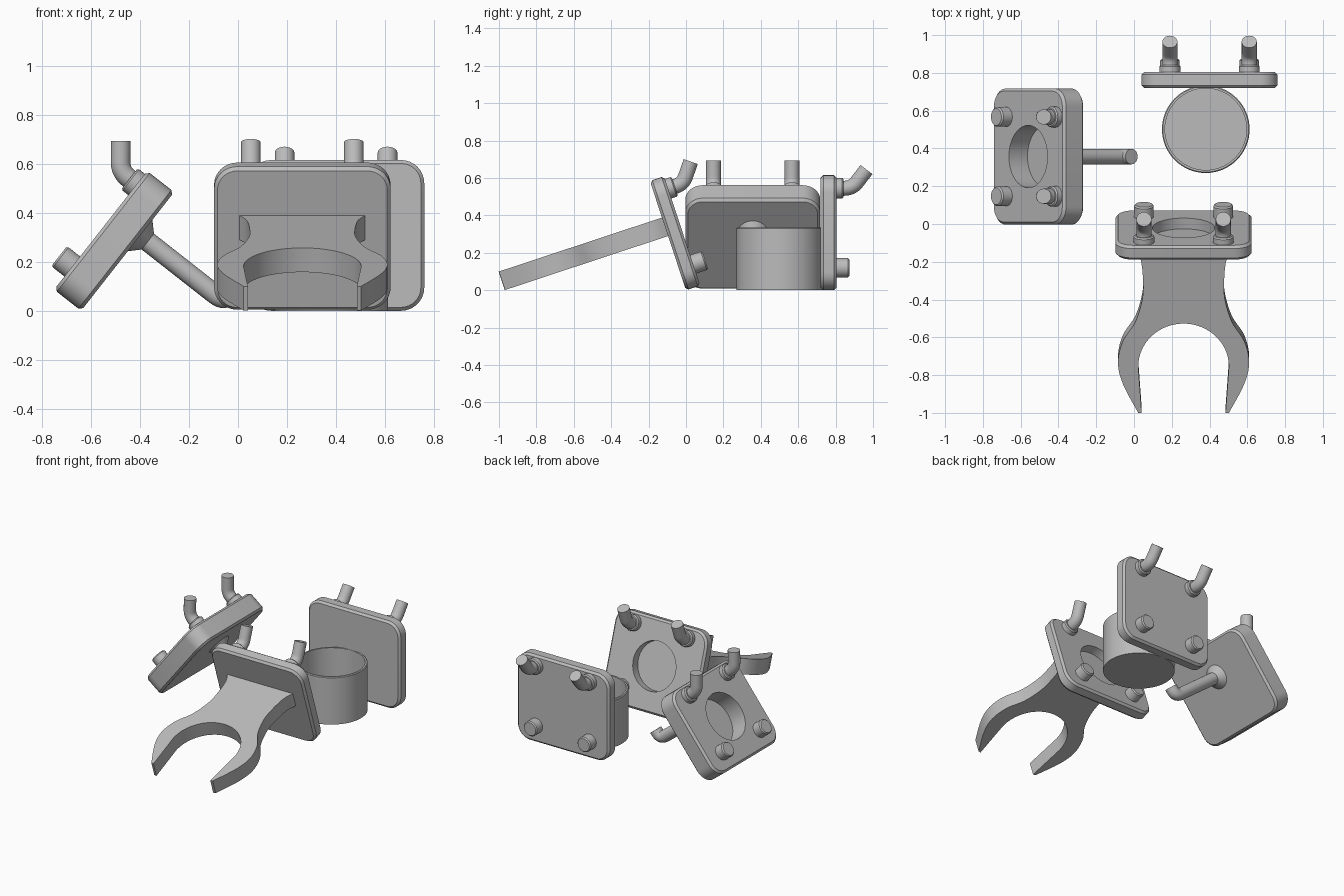
import bpy, bmesh, math
from mathutils import Matrix, Vector

cube = bpy.data.objects.get("Cube")
if cube:
    bpy.data.objects.remove(cube)

grey = bpy.data.materials.new("plain grey")
grey.use_nodes = True
grey.diffuse_color = (0.5, 0.5, 0.5, 1)
grey.node_tree.nodes["Principled BSDF"].inputs["Base Color"].default_value = (0.5, 0.5, 0.5, 1)

W, H = 0.72, 0.615            # plate size
PEG_X, PEG_LOW, PEG_HIGH = 0.21, 0.12, 0.545


def loft(name, rings, matrix):
    """Skin a list of equal rings and cap both ends."""
    bm = bmesh.new()
    loops = [[bm.verts.new(p) for p in ring] for ring in rings]
    n = len(loops[0])
    for a, b in zip(loops, loops[1:]):
        for i in range(n):
            j = (i + 1) % n
            bm.faces.new((a[i], a[j], b[j], b[i]))
    bm.faces.new(loops[0])
    bm.faces.new(loops[-1])
    bmesh.ops.recalc_face_normals(bm, faces=bm.faces)
    mesh = bpy.data.meshes.new(name)
    bm.to_mesh(mesh)
    bm.free()
    mesh.materials.append(grey)
    obj = bpy.data.objects.new(name, mesh)
    bpy.context.collection.objects.link(obj)
    obj.matrix_world = matrix
    return obj


def activate(obj):
    bpy.ops.object.select_all(action='DESELECT')
    obj.select_set(True)
    bpy.context.view_layer.objects.active = obj


def smooth(obj):
    activate(obj)
    bpy.ops.object.shade_smooth_by_angle(angle=math.radians(30))
    return obj


def tube(name, path, matrix, x=0, axis=None, sides=32):
    """Round section along (y, z, radius) points; a fixed axis makes a lathe."""
    pts = [Vector((x, y, z)) for y, z, r in path]
    rings = []
    for i, (p, node) in enumerate(zip(pts, path)):
        t = axis or (pts[min(i + 1, len(pts) - 1)] - pts[max(i - 1, 0)]).normalized()
        side = Vector((1, 0, 0))
        up = t.cross(side)
        angles = [2 * math.pi * k / sides for k in range(sides)]
        rings.append([p + node[2] * (side * math.cos(a) + up * math.sin(a)) for a in angles])
    return smooth(loft(name, rings, matrix))


def bend(start, corner, end, steps=8):
    """Rounded corner between two points."""
    s, c, e = Vector(start), Vector(corner), Vector(end)
    ts = [k / steps for k in range(steps + 1)]
    return [tuple(s * (1 - t) ** 2 + c * 2 * t * (1 - t) + e * t * t) for t in ts]


def rounded_rect(y, inset, radius=0.095, steps=8):
    pts = []
    for q, (sx, sz) in enumerate(((1, 1), (-1, 1), (-1, -1), (1, -1))):
        cx, cz = sx * (W / 2 - radius), H / 2 + sz * (H / 2 - radius)
        for k in range(steps + 1):
            a = math.pi / 2 * (q + k / steps)
            pts.append((cx + (radius - inset) * math.cos(a), y,
                        cz + (radius - inset) * math.sin(a)))
    return pts


def backplate(kind, thick, matrix, pocket=0):
    """Plate with its front on y = 0, four pegs and an optional round pocket."""
    c = 0.014
    plate = loft(kind + "_plate", [rounded_rect(0, c), rounded_rect(c, 0),
                                   rounded_rect(thick - c, 0), rounded_rect(thick, c)], matrix)
    if pocket:
        cutter = tube("pocket_cutter", [(thick - pocket, H / 2, 0.165),
                                        (thick + 0.1, H / 2, 0.165)], matrix, sides=48)
        cutter.hide_render = True
        mod = plate.modifiers.new("pocket", 'BOOLEAN')
        mod.operation, mod.object, mod.solver = 'DIFFERENCE', cutter, 'EXACT'
        activate(plate)
        bpy.ops.object.modifier_apply(modifier=mod.name)
        bpy.data.objects.remove(cutter)
    smooth(plate)
    for side, x in (("right", -PEG_X), ("left", PEG_X)):
        label = kind + "_" + side
        tube(label + "_lower_peg", [(thick - 0.01, PEG_LOW, 0.052), (thick + 0.06, PEG_LOW, 0.052),
                                    (thick + 0.068, PEG_LOW, 0.045)], matrix, x)
        tube(label + "_collar", [(thick - 0.01, PEG_HIGH, 0.055), (thick + 0.03, PEG_HIGH, 0.055),
                                 (thick + 0.037, PEG_HIGH, 0.048)], matrix, x)
        path = [(thick, PEG_HIGH)] + bend((thick + 0.04, PEG_HIGH), (thick + 0.085, PEG_HIGH),
                                          (thick + 0.11, PEG_HIGH + 0.035))
        path.append((thick + 0.16, PEG_HIGH + 0.1))
        tube(label + "_upper_peg", [(y, z, 0.04) for y, z in path], matrix, x)


# Cup holder
place = Matrix.Translation((0.4, 0.72, 0))
backplate("cup", 0.085, place)
R = 0.232
tube("cup", [(0, 0, R), (0, 0.33, R), (0, 0.335, R - 0.005), (0, 0.335, R - 0.016),
             (0, 0.02, R - 0.016)], Matrix.Translation((0.38, 0.502, 0)),
     axis=Vector((0, 0, 1)), sides=64)

# Fork holder
place = Matrix.Translation((0.2625, 0, 0)) @ Matrix.Rotation(math.radians(18.3), 4, 'X')
backplate("fork", 0.08, place, pocket=0.06)


def curve_through(points, steps=5):
    """Smooth line through the points."""
    p = [Vector(q) for q in [points[0], *points, points[-1]]]
    out = []
    for a, b, c, d in zip(p, p[1:], p[2:], p[3:]):
        for k in range(steps):
            t = k / steps
            out.append(0.5 * (2 * b + (c - a) * t + (2 * a - 5 * b + 4 * c - d) * t * t
                              + (3 * b - a - 3 * c + d) * t ** 3))
    return out + [p[-1]]


outer = curve_through([(0.262, -0.01), (0.228, 0.06), (0.215, 0.17), (0.218, 0.28), (0.255, 0.41),
                       (0.322, 0.52), (0.347, 0.64), (0.32, 0.76), (0.24, 0.918)])
inner = [Vector((0.222, 0.92))]
for k in range(17):
    a = math.pi / 2 * k / 16
    inner.append(Vector((0.24 * math.cos(a), 0.66 - 0.24 * math.sin(a))))
half = outer + inner
outline = half + [Vector((-p.x, p.y)) for p in reversed(half[:-1])]
smooth(loft("fork", [[(p.x, -p.y, z) for p in outline] for z in (0.305, 0.409)], place))

# Hook holder
place = (Matrix.Translation((-0.64, 0.357, 0)) @ Matrix.Rotation(math.pi / 2, 4, 'Z')
         @ Matrix.Rotation(math.radians(38.1), 4, 'X'))
backplate("hook", 0.14, place, pocket=0.125)
s, r, flare = 0.39, 0.041, 0.04
path = [(0.01, s, r + flare)]
for k in range(9):
    a = math.pi / 2 * k / 8
    path.append((-flare * math.sin(a), s, r + flare * (1 - math.cos(math.pi / 2 - a))))
path += [(y, z, r) for y, z in bend((-0.39, s), (-0.44, s), (-0.44, s + 0.045))]
path.append((-0.44, s + 0.065, r))
tube("hook", path, place)
